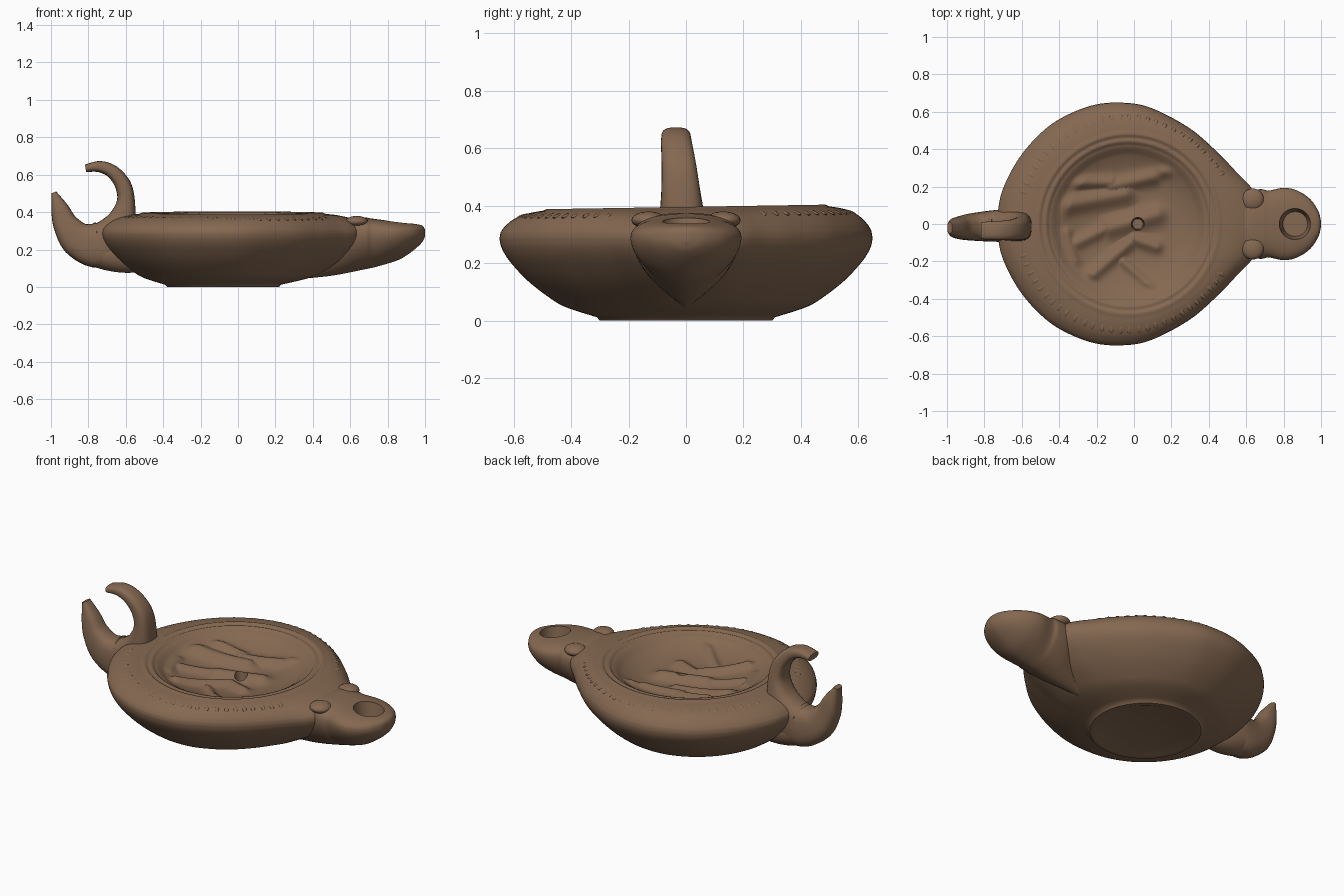
import bpy, bmesh, math
from mathutils import Vector

if "Cube" in bpy.data.objects:
    bpy.data.objects.remove(bpy.data.objects["Cube"])

clay = bpy.data.materials.new("brown clay")
clay.diffuse_color = (0.235, 0.14, 0.083, 1)
clay.use_nodes = True
clay.node_tree.nodes["Principled BSDF"].inputs["Base Color"].default_value = clay.diffuse_color


def spline(pts, n):
    """Smooth curve through tuples of any length (Catmull-Rom)."""
    out = []
    for i in range(len(pts) - 1):
        p0, p1, p2 = pts[max(i - 1, 0)], pts[i], pts[i + 1]
        p3 = pts[min(i + 2, len(pts) - 1)]
        for k in range(n):
            t = k / n
            out.append(tuple(0.5 * (2 * b + (c - a) * t + (2 * a - 5 * b + 4 * c - d) * t * t
                                    + (3 * b - a - 3 * c + d) * t ** 3)
                             for a, b, c, d in zip(p0, p1, p2, p3)))
    out.append(tuple(pts[-1]))
    return out


def loft(name, rings):
    """Skin closed rings and cap both ends."""
    bm = bmesh.new()
    vs = [[bm.verts.new(p) for p in r] for r in rings]
    n = len(rings[0])
    for a, b in zip(vs, vs[1:]):
        for i in range(n):
            j = (i + 1) % n
            bm.faces.new((a[i], a[j], b[j], b[i]))
    bm.faces.new(vs[0][::-1])
    bm.faces.new(vs[-1])
    bmesh.ops.recalc_face_normals(bm, faces=bm.faces)
    return finish(name, bm)


def finish(name, bm):
    me = bpy.data.meshes.new(name)
    bm.to_mesh(me)
    bm.free()
    me.materials.append(clay)
    ob = bpy.data.objects.new(name, me)
    bpy.context.collection.objects.link(ob)
    return ob


def smooth(ob, deg=40):
    bpy.ops.object.select_all(action='DESELECT')
    ob.select_set(True)
    bpy.context.view_layer.objects.active = ob
    bpy.ops.object.shade_smooth_by_angle(angle=math.radians(deg))


def boolean(ob, other, operation):
    mod = ob.modifiers.new("bool", 'BOOLEAN')
    mod.operation, mod.object, mod.solver = operation, other, 'EXACT'
    bpy.context.view_layer.objects.active = ob
    bpy.ops.object.modifier_apply(modifier=mod.name)
    bpy.data.objects.remove(other)


def power(v, p):
    return math.copysign(abs(v) ** p, v)


# Plan outline of the bowl, drawn out towards the nozzle, mirrored in y
half = spline([(0.69, 0), (0.68, 0.09), (0.63, 0.19), (0.55, 0.275), (0.45, 0.38), (0.3, 0.51), (0.1, 0.617),
               (-0.05, 0.648), (-0.22, 0.635), (-0.4, 0.56), (-0.53, 0.455), (-0.635, 0.32),
               (-0.71, 0.16), (-0.735, 0)], 12)
outline = half + [(x, -y) for x, y in half[-2:0:-1]]


def circle(cx, r):
    res = []
    for x, y in outline:
        a = math.atan2(y, x - cx)
        res.append((cx + r * math.cos(a), r * math.sin(a)))
    return res


def blend(A, B, s):
    return [(a[0] + (b[0] - a[0]) * s, a[1] + (b[1] - a[1]) * s) for a, b in zip(A, B)]


# Figures in low relief on the disc: x1, y1, x2, y2, width, height
limbs = [(-.36, .10, -.05, .16, .05, .035), (-.12, .2, .1, .25, .04, .03), (.08, .24, .28, .34, .035, .02),
         (-.3, .22, -.12, .22, .035, .03), (-.12, -.02, .12, .05, .05, .035), (-.1, 0, -.3, -.1, .035, .025),
         (-.02, -.1, -.22, -.27, .035, .03), (-.06, -.2, .1, -.34, .025, .02), (.0, -.08, .12, -.12, .035, .03),
         (-.36, -.05, -.32, -.2, .03, .018)]


def relief(x, y):
    h = 0
    for x1, y1, x2, y2, w, top in limbs:
        d = Vector((x2 - x1, y2 - y1))
        q = Vector((x - x1, y - y1))
        t = max(0, min(1, q.dot(d) / d.length_squared))
        h = max(h, top * math.exp(-((q - d * t).length / w) ** 2))
    return h


foot, rim = circle(-0.08, 0.31), circle(-0.03, 0.5)
rings = []
# Underside with a low foot ring
for r, z in [(0.02, 0.006), (0.26, 0.006), (0.275, 0.0), (0.3, 0.0)]:
    rings.append([(x, y, z) for x, y in circle(-0.08, r)])
# Lower wall
for s, z in spline([(0, 0.012), (0.32, 0.047), (0.5, 0.083), (0.72, 0.142), (0.9, 0.209),
                    (0.98, 0.255), (1, 0.287)], 4):
    rings.append([(x, y, z) for x, y in blend(foot, outline, s)])
# Shoulder
for s, z in spline([(0.025, 0.31), (0.12, 0.332), (0.3, 0.357), (0.5, 0.373), (0.75, 0.384), (1, 0.39)], 7):
    rings.append([(x, y, z) for x, y in blend(outline, rim, s)])
# Stepped mouldings round the disc
for r, z in [(0.485, .396), (0.473, .395), (0.466, .388), (0.455, .388), (0.447, .391), (0.435, .388),
             (0.428, .379), (0.418, .376), (0.41, .373), (0.4, .366), (0.385, .356)]:
    rings.append([(x, y, z) for x, y in circle(-0.03, r)])
# Sunken, dished disc
for k in range(45):
    r = 0.375 - k * (0.375 - 0.035) / 44
    z = 0.295 + 0.053 * (r / 0.375) ** 3.5
    fade = min(1, (0.385 - r) / 0.05)
    cx = -0.03 + 0.05 * k / 44
    rings.append([(x, y, z + fade * relief(x, y)) for x, y in circle(cx, r)])
# Filling hole
for r, z in [(0.03, 0.29), (0.028, 0.26)]:
    rings.append([(x, y, z) for x, y in circle(0.02, r)])
# The top is slightly uneven, higher towards the back
rings = [[(x, y, z + 0.014 * y * max(0, (z - 0.28) / 0.1)) for x, y, z in r] for r in rings]
body = loft("lamp_body", rings)

# Nozzle with flat top and keeled underside: x, half width, top z, keel z, widest z
stations = spline([(.36, .05, .25, .045, .15), (.5, .12, .33, .06, .22), (.6, .175, .371, .078, .27),
                   (.68, .186, .371, .095, .28), (.72, .179, .365, .103, .285), (.8, .193, .355, .125, .285),
                   (.87, .18, .347, .15, .285), (.94, .135, .338, .197, .285), (.985, .07, .328, .24, .285),
                   (1.0, .014, .308, .272, .29)], 6)
rings = []
for x, w, top, keel, mid in stations:
    ring = []
    for k in range(56):
        c, s = math.cos(k * math.tau / 56), math.sin(k * math.tau / 56)
        if s >= 0:
            ring.append((x, w * power(c, 0.75), mid + (top - mid) * s ** 0.75))
        else:
            ring.append((x, w * power(c, 1.15), mid - (mid - keel) * (-s) ** 1.15))
    rings.append(ring)
boolean(body, loft("nozzle", rings), 'UNION')

# Wick hole, cut into the nozzle
bm = bmesh.new()
bmesh.ops.create_cone(bm, cap_ends=True, segments=48, radius1=0.066, radius2=0.1, depth=0.2)
bmesh.ops.translate(bm, verts=bm.verts, vec=(0.862, 0, 0.345))
boolean(body, finish("wick_hole_cutter", bm), 'DIFFERENCE')
smooth(body, 50)

# Scroll knobs where the nozzle meets the shoulder
for side, name in [(1, "back"), (-1, "front")]:
    bm = bmesh.new()
    bmesh.ops.create_uvsphere(bm, u_segments=24, v_segments=12, radius=1)
    knob = finish("scroll_knob_" + name, bm)
    knob.scale, knob.location = (0.06, 0.06, 0.03), (0.635, side * 0.13, 0.35)
    smooth(knob, 60)

# Broken loop handle: x, z, half thickness, half width, y centre
path = spline([(-.985, .505, .014, .03, -.02), (-.953, .42, .047, .05, -.02), (-.918, .33, .07, .062, -.02),
               (-.847, .25, .1, .075, -.015), (-.73, .228, .122, .085, -.01), (-.635, .33, .085, .082, -.012),
               (-.6, .45, .05, .068, -.018), (-.615, .545, .043, .06, -.025), (-.67, .615, .036, .054, -.033),
               (-.74, .643, .03, .05, -.035), (-.815, .634, .02, .046, -.035)], 6)
rings = []
for i, (x, z, t, w, yc) in enumerate(path):
    a, b = path[max(i - 1, 0)], path[min(i + 1, len(path) - 1)]
    d = Vector((b[0] - a[0], b[1] - a[1])).normalized()
    ring = []
    for k in range(28):
        u = power(math.cos(k * math.tau / 28), 0.75) * t
        v = power(math.sin(k * math.tau / 28), 0.75) * w
        ring.append((x - d.y * u, yc + v, z + d.x * u))
    rings.append(ring)
smooth(loft("handle", rings), 50)

# Handle root fairing into the bowl
bm = bmesh.new()
bmesh.ops.create_uvsphere(bm, u_segments=32, v_segments=16, radius=1)
root = finish("handle_root", bm)
root.scale, root.location = (0.24, 0.082, 0.09), (-0.7, -0.01, 0.18)
root.rotation_euler = (0, math.radians(14), 0)
smooth(root, 60)

# Row of soft, barely raised tongues round the shoulder
bm = bmesh.new()
band = blend(outline, rim, 0.55)
for k in range(72):
    ang = (k + 0.5) * math.tau / 72
    if abs(math.sin(ang)) < 0.45 and math.cos(ang) > 0 or math.cos(ang) < -0.97:
        continue
    x, y = min(band, key=lambda p: abs(math.remainder(math.atan2(p[1], p[0] + 0.05) - ang, math.tau)))
    for v in bmesh.ops.create_uvsphere(bm, u_segments=10, v_segments=6, radius=1)["verts"]:
        u, w = v.co.x * 0.026, v.co.y * 0.013
        v.co = (x + u * math.cos(ang) - w * math.sin(ang), y + u * math.sin(ang) + w * math.cos(ang),
                0.371 + 0.013 * y + v.co.z * 0.007 - u * 0.28)
smooth(finish("shoulder_tongues", bm), 60)
